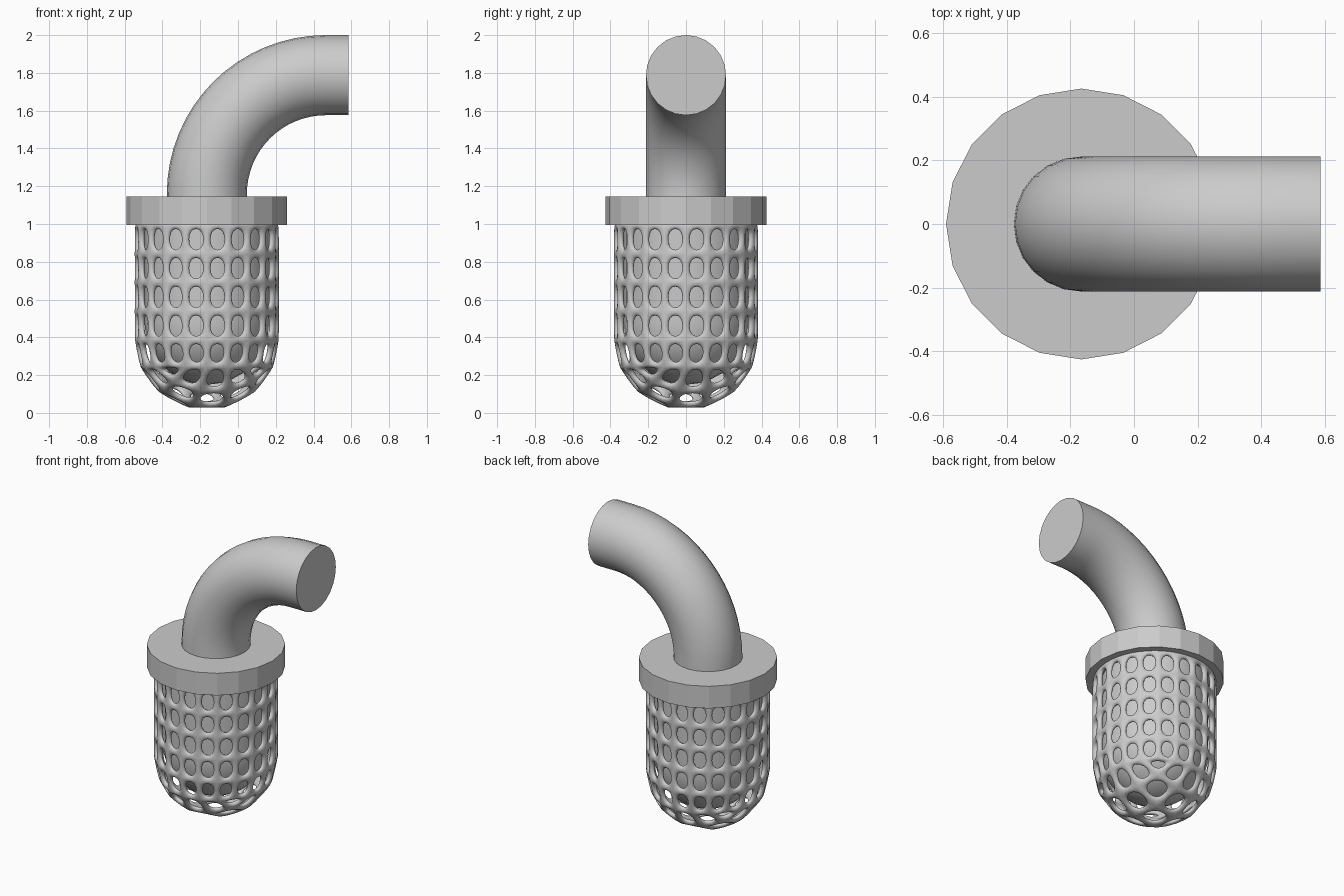
import bpy, bmesh
from math import sin, cos, pi, radians, sqrt
from mathutils import Vector

if "Cube" in bpy.data.objects:
    bpy.data.objects.remove(bpy.data.objects["Cube"])

CX = -0.165   # vertical axis of basket and flange
N = 20        # sides


def finish(name, bm, smooth=True):
    bmesh.ops.recalc_face_normals(bm, faces=bm.faces[:])
    me = bpy.data.meshes.new(name)
    bm.to_mesh(me)
    bm.free()
    ob = bpy.data.objects.new(name, me)
    bpy.context.collection.objects.link(ob)
    if smooth:
        bpy.ops.object.select_all(action='DESELECT')
        ob.select_set(True)
        bpy.context.view_layer.objects.active = ob
        bpy.ops.object.shade_smooth_by_angle(angle=radians(35))
    return ob


def bridge(bm, a, b):
    for i in range(len(a)):
        j = (i + 1) % len(a)
        bm.faces.new((a[i], a[j], b[j], b[i]))


def ring(bm, r, z):
    return [bm.verts.new((CX + r * cos(2 * pi * i / N), r * sin(2 * pi * i / N), z))
            for i in range(N)]


def lathe(name, profile, smooth=True):
    bm = bmesh.new()
    rings = [ring(bm, r, z) for r, z in profile]
    for a, b in zip(rings, rings[1:]):
        bridge(bm, a, b)
    bm.faces.new(rings[0])
    bm.faces.new(rings[-1])
    return finish(name, bm, smooth)


# Flange
lathe("flange", [(0.425, 0.995), (0.425, 1.145)], smooth=False)

# Inner round-bottomed canister
R = 0.33
lathe("inner_canister", [(R, 1.0)] + [(R * cos(t), 0.48 - R * sin(t))
      for t in [radians(11 * k) for k in range(9)]])

# Bent outlet pipe: quarter bend followed by a short straight
bm = bmesh.new()
pr, br, z0 = 0.212, 0.63, 1.158
path = [(Vector((CX, 0, 1.1)), 0)]
for k in range(17):
    t = pi / 2 * k / 16
    path.append((Vector((CX + br - br * cos(t), 0, z0 + br * sin(t))), t))
path.append((Vector((0.585, 0, z0 + br)), pi / 2))
loops = []
for p, t in path:
    side = Vector((cos(t), 0, -sin(t)))
    loops.append([bm.verts.new(p + side * pr * cos(2 * pi * i / 24)
                  + Vector((0, pr * sin(2 * pi * i / 24), 0))) for i in range(24)])
for a, b in zip(loops, loops[1:]):
    bridge(bm, a, b)
bm.faces.new(loops[0])
bm.faces.new(loops[-1])
finish("outlet_pipe", bm)

# Strainer basket cage: straight wall rings
bm = bmesh.new()
br, zc = 0.366, 0.385
cap = radians(68)
rings = [ring(bm, br, z) for z in (0.995, 0.842, 0.69, 0.537, zc)]
rings.append(ring(bm, br * sin(cap), zc - br * cos(cap)))
for a, b in zip(rings, rings[1:]):
    bridge(bm, a, b)

# Basket bottom: 5 x 5 grid stretched onto the dome, joined to the last ring
edge = rings[-1]
turn = radians(54 - 45)
grid = {}
for i in range(6):
    for j in range(6):
        u, v = i / 2.5 - 1, j / 2.5 - 1
        m = max(abs(u), abs(v))
        # concentric square-to-disc mapping
        if abs(u) >= abs(v):
            r, a = u, pi / 4 * v / u
        else:
            r, a = v, pi / 2 - pi / 4 * u / v
        x, y = r * cos(a + turn), r * sin(a + turn)
        t = cap * sqrt(x * x + y * y)
        s = br * sin(t) / m
        p = Vector((CX + s * x, s * y, zc - br * cos(t)))
        if m > 0.99:
            grid[i, j] = min(edge, key=lambda w: (w.co - p).length)
        else:
            grid[i, j] = bm.verts.new(p)
for i in range(5):
    for j in range(5):
        bm.faces.new((grid[i, j], grid[i + 1, j], grid[i + 1, j + 1], grid[i, j + 1]))

# Relax the inner grid so the openings are even, keeping it on the dome
inner = [w for (i, j), w in grid.items() if 0 < i < 5 and 0 < j < 5]
centre = Vector((CX, 0, zc))
for _ in range(12):
    new = [sum((e.other_vert(w).co for e in w.link_edges), Vector()) / len(w.link_edges)
           for w in inner]
    for w, c in zip(inner, new):
        w.co = centre + (c - centre).normalized() * br

basket = finish("strainer_basket", bm, smooth=False)
for f in basket.data.polygons:
    f.use_smooth = True
wire = basket.modifiers.new("bars", 'WIREFRAME')
wire.thickness = 0.048
wire.offset = 0
wire.use_even_offset = True
wire.use_boundary = True
wire.use_replace = True
sub = basket.modifiers.new("round_bars", 'SUBSURF')
sub.levels = sub.render_levels = 2
